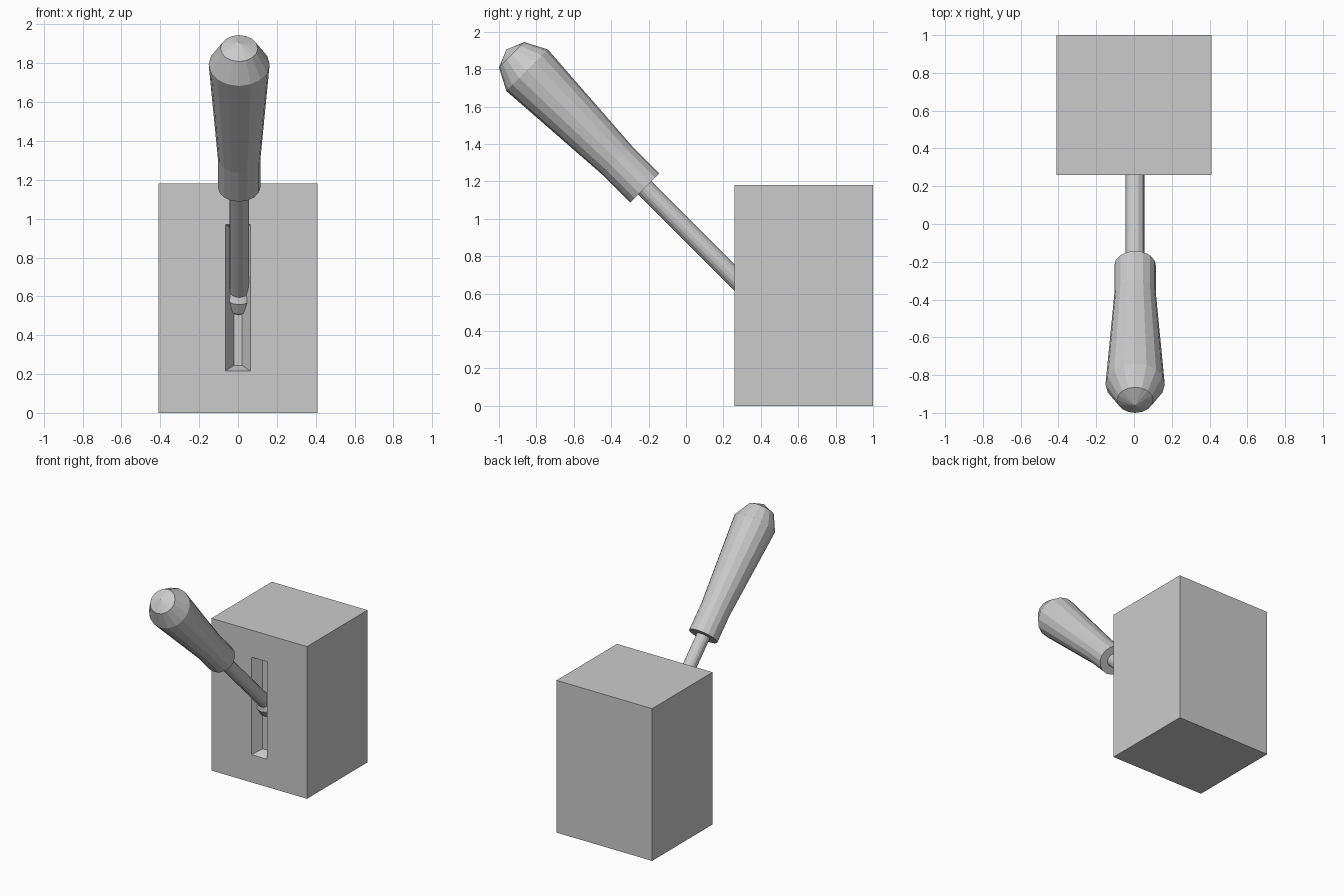
import bpy, bmesh, math
from mathutils import Matrix, Vector

if "Cube" in bpy.data.objects:
    bpy.data.objects.remove(bpy.data.objects["Cube"])


def loft(name, rings, matrix=Matrix.Identity(4)):
    """Join matching rings of points with quads and cap both ends."""
    bm = bmesh.new()
    loops = [[bm.verts.new(p) for p in ring] for ring in rings]
    n = len(loops[0])
    for a, b in zip(loops, loops[1:]):
        for i in range(n):
            j = (i + 1) % n
            bm.faces.new((a[i], a[j], b[j], b[i]))
    bm.faces.new(loops[0])
    bm.faces.new(loops[-1])
    bmesh.ops.remove_doubles(bm, verts=bm.verts, dist=0.0001)
    bmesh.ops.recalc_face_normals(bm, faces=bm.faces)
    mesh = bpy.data.meshes.new(name)
    bm.to_mesh(mesh)
    bm.free()
    obj = bpy.data.objects.new(name, mesh)
    obj.matrix_world = matrix
    bpy.context.collection.objects.link(obj)
    return obj


def rect(half_width, z0, z1, y):
    w = half_width
    return [(-w, y, z0), (w, y, z0), (w, y, z1), (-w, y, z1)]


def turned(name, profile, matrix, sides=16):
    """Revolve (radius, height) pairs about local z."""
    rings = []
    for r, h in profile:
        rings.append([(r * math.cos(math.tau * i / sides),
                       r * math.sin(math.tau * i / sides), h)
                      for i in range(sides)])
    return loft(name, rings, matrix)


# Housing block with a tapered slot in its front face
loft("housing", [
    rect(0.41, 0, 1.18, 1.0),
    rect(0.41, 0, 1.18, 0.26),
    rect(0.065, 0.215, 0.97, 0.26),
    rect(0.02, 0.245, 0.94, 0.33),
])

# Lever frame: origin at the base of the grip, tilted 45 degrees forward
lever = Matrix.Translation(Vector((0.006, -0.22, 1.165))) @ \
    Matrix.Rotation(math.radians(45), 4, 'X')

# Grip, flaring to a bevelled, slightly pointed end
turned("grip", [(0.11, 0), (0.11, 0.21), (0.157, 0.89),
                (0.096, 1.007), (0.0005, 1.047)], lever)

# Shaft ending in a pivot bead inside the slot
turned("shaft", [(0.05, 0.02), (0.05, -0.757), (0.077, -0.783),
                 (0.085, -0.84), (0.06, -0.90)], lever)
